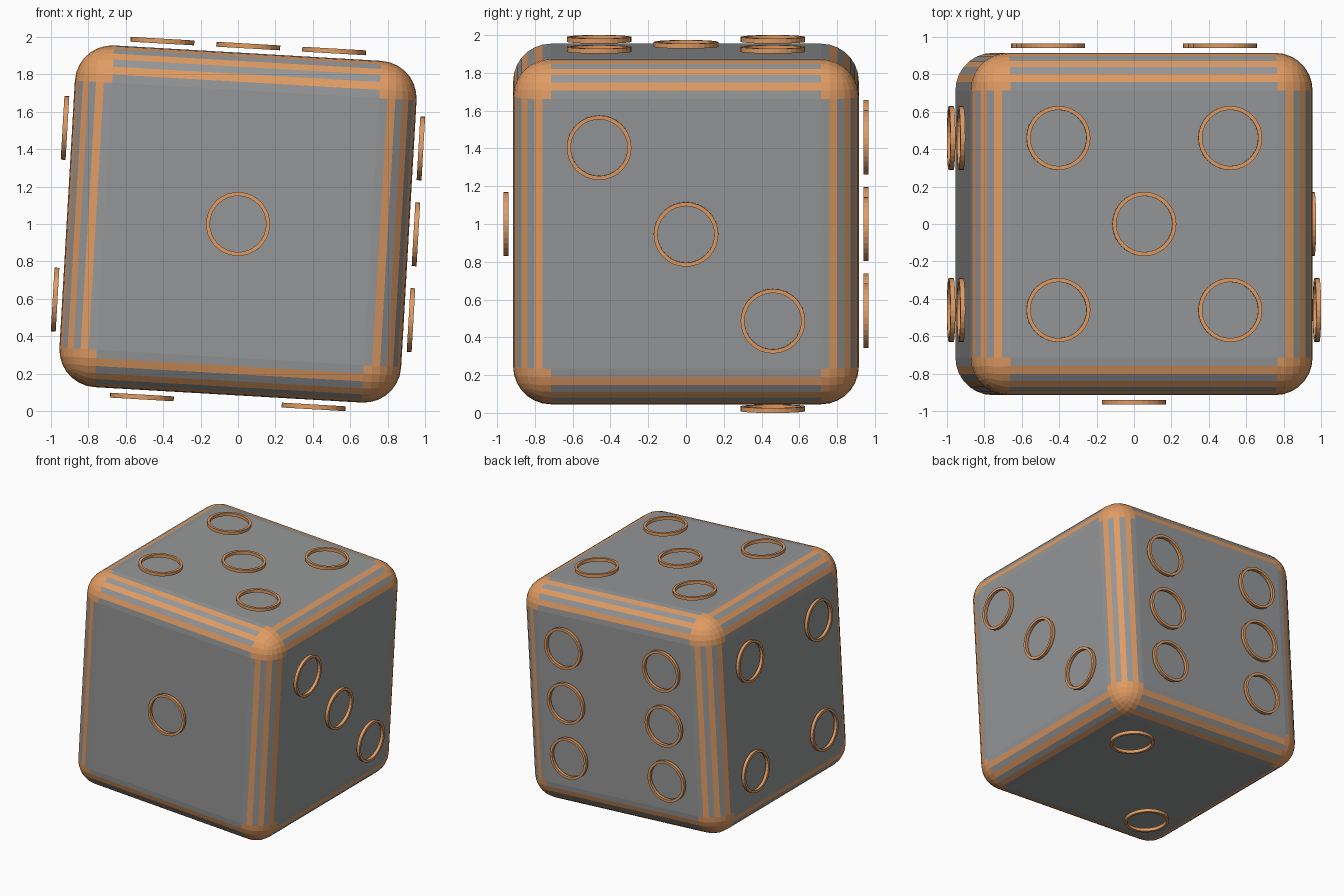
import bpy, bmesh, math
from mathutils import Matrix, Vector

if "Cube" in bpy.data.objects:
    bpy.data.objects.remove(bpy.data.objects["Cube"])

HALF, R, SEG = 0.915, 0.2, 7          # half size, edge radius, strips per edge
TILT = Matrix.Translation((0, 0, 1.0)) @ Matrix.Rotation(math.radians(3.3), 4, 'Y')


def material(name, rgb):
    m = bpy.data.materials.new(name)
    m.diffuse_color = (*rgb, 1)
    m.use_nodes = True
    m.node_tree.nodes["Principled BSDF"].inputs["Base Color"].default_value = m.diffuse_color
    return m


grey = material("grey", (0.30, 0.305, 0.31))
orange = material("orange", (0.75, 0.33, 0.125))


def finish(bm, name, mats):
    bmesh.ops.recalc_face_normals(bm, faces=bm.faces)
    me = bpy.data.meshes.new(name)
    bm.to_mesh(me)
    bm.free()
    for m in mats:
        me.materials.append(m)
    ob = bpy.data.objects.new(name, me)
    bpy.context.collection.objects.link(ob)
    ob.matrix_world = TILT
    return ob


# Rounded body: orange corners, alternating strips along the edges
bm = bmesh.new()
bmesh.ops.create_cube(bm, size=2 * HALF)
bmesh.ops.bevel(bm, geom=bm.edges[:], offset=R, offset_type='OFFSET',
                segments=SEG, profile=0.5, affect='EDGES')
core = HALF - R
for f in bm.faces:
    c = f.calc_center_median()
    over = [abs(x) - core for x in c if abs(x) > core + 1e-4]
    f.material_index = 0
    if len(over) == 3:
        f.material_index = 1
    elif len(over) == 2:
        strip = int(math.atan2(over[0], over[1]) / (math.pi / 2) * SEG)
        f.material_index = strip % 2
finish(bm, "die_body", [grey, orange])


# Floating ring pips, square in section
def rings(name, n, u, v, spots):
    n, u, v = Vector(n), Vector(u), Vector(v)
    bm = bmesh.new()
    sides = 32
    section = [(0.15, 0.94), (0.171, 0.94), (0.171, 0.966), (0.15, 0.966)]
    for a, b in spots:
        loops = []
        for i in range(sides):
            t = 2 * math.pi * i / sides
            d = u * math.cos(t) + v * math.sin(t)
            loops.append([bm.verts.new(u * a * S + v * b * S + d * r + n * h)
                          for r, h in section])
        for i in range(sides):
            p, q = loops[i], loops[(i + 1) % sides]
            for k in range(4):
                j = (k + 1) % 4
                bm.faces.new((p[k], p[j], q[j], q[k]))
    ob = finish(bm, name, [orange])
    return ob


S = 0.46                               # pip spacing
X, Y, Z = (1, 0, 0), (0, 1, 0), (0, 0, 1)
four = [(a, b) for a in (-1, 1) for b in (-1, 1)]
rings("front_pip", (0, -1, 0), X, Z, [(0, 0)])
rings("bottom_pips", (0, 0, -1), X, Y, [(1, 1), (-1, -1)])
rings("right_pips", X, Y, Z, [(-1, 1), (0, 0), (1, -1)])
rings("left_pips", (-1, 0, 0), Y, Z, four)
rings("top_pips", Z, X, Y, four + [(0, 0)])
rings("back_pips", Y, X, Z, four + [(-1, 0), (1, 0)])
